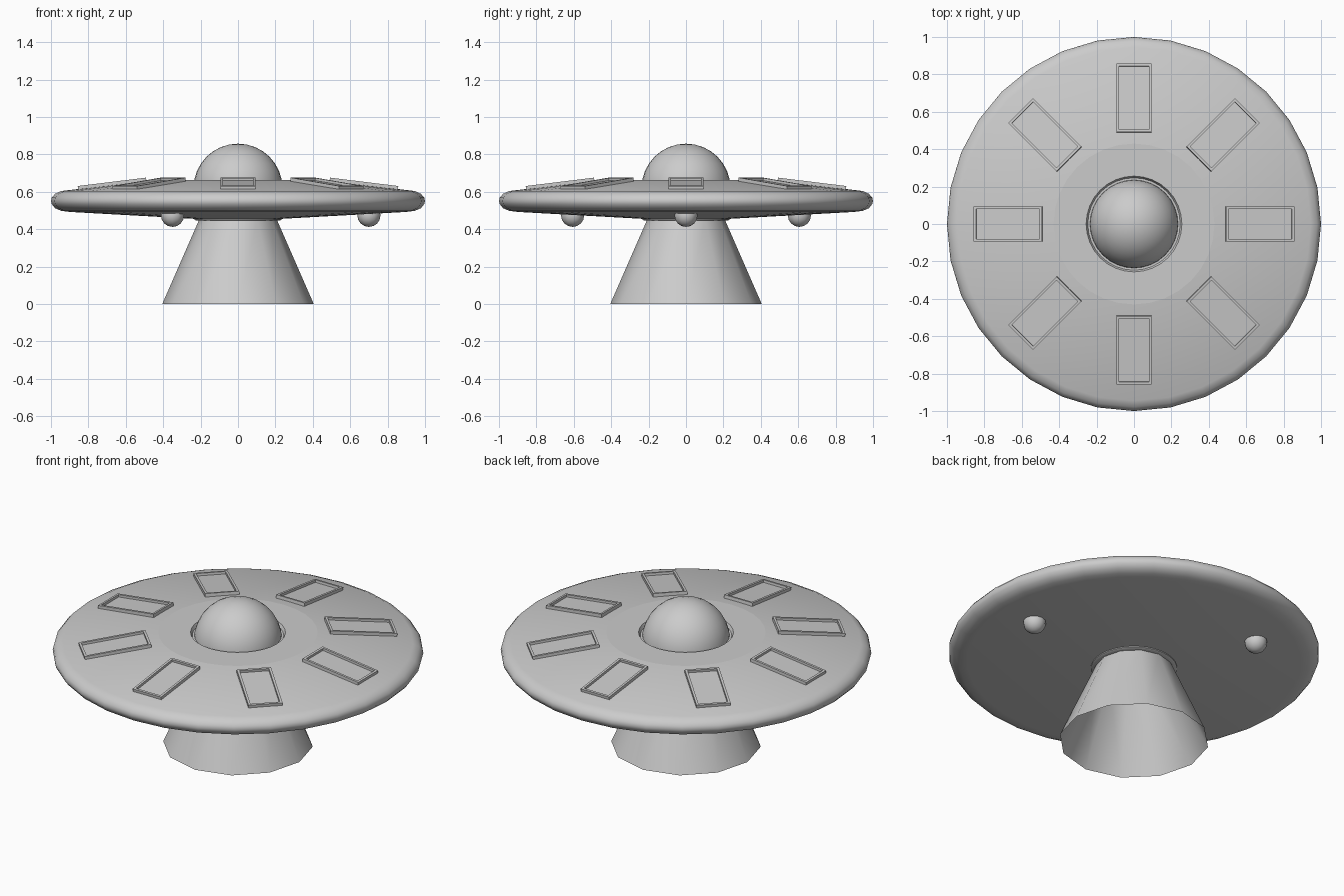
import bpy, bmesh, math
from mathutils import Matrix

if "Cube" in bpy.data.objects:
    bpy.data.objects.remove(bpy.data.objects["Cube"])

grey = bpy.data.materials.new("light grey")
grey.diffuse_color = (0.6, 0.6, 0.6, 1)
grey.use_nodes = True
grey.node_tree.nodes["Principled BSDF"].inputs["Base Color"].default_value = grey.diffuse_color


def finish(bm, name, angle=35, closed=True):
    if closed:
        bmesh.ops.recalc_face_normals(bm, faces=bm.faces[:])
    me = bpy.data.meshes.new(name)
    bm.to_mesh(me)
    bm.free()
    ob = bpy.data.objects.new(name, me)
    bpy.context.collection.objects.link(ob)
    me.materials.append(grey)
    bpy.ops.object.select_all(action='DESELECT')
    ob.select_set(True)
    bpy.context.view_layer.objects.active = ob
    bpy.ops.object.shade_smooth_by_angle(angle=math.radians(angle))
    return ob


def lathe(name, profile, sides, angle=35):
    # revolve an (r, z) profile, listed from bottom outwards to the top
    bm = bmesh.new()
    rings = [[bm.verts.new((r * math.cos(2 * math.pi * i / sides),
                            r * math.sin(2 * math.pi * i / sides), z))
              for i in range(sides)] for r, z in profile]
    for a, b in zip(rings, rings[1:]):
        for i in range(sides):
            j = (i + 1) % sides
            bm.faces.new((a[i], a[j], b[j], b[i]))
    return finish(bm, name, angle, closed=False)


# saucer body with rounded rim
lathe("saucer_disc", [(0.19, 0.455), (0.23, 0.455), (0.90, 0.492), (0.945, 0.498), (0.978, 0.512),
                      (0.996, 0.534), (1.0, 0.55), (0.996, 0.568), (0.978, 0.589),
                      (0.945, 0.604), (0.43, 0.664)], 32)
# flat hub on top, with a groove around the dome
lathe("top_hub", [(0.43, 0.664), (0.256, 0.664), (0.247, 0.645), (0.22, 0.645)], 32)

# dome
bm = bmesh.new()
bmesh.ops.create_uvsphere(bm, u_segments=32, v_segments=16, radius=0.238,
                          matrix=Matrix.Translation((0, 0, 0.619)))
bmesh.ops.bisect_plane(bm, geom=bm.verts[:] + bm.edges[:] + bm.faces[:],
                       plane_co=(0, 0, 0.6), plane_no=(0, 0, 1), clear_inner=True)
finish(bm, "dome", closed=False)

# light beam cone, open below, and the collar it comes from
lathe("beam_cone", [(0.405, 0.0), (0.208, 0.45)], 12)
lathe("beam_collar", [(0.2, 0.445), (0.222, 0.445), (0.232, 0.45), (0.232, 0.465)], 32)

# three landing balls
for k in range(3):
    a = 2 * math.pi * k / 3
    bm = bmesh.new()
    bmesh.ops.create_uvsphere(bm, u_segments=12, v_segments=8, radius=0.062,
                              matrix=Matrix.Translation((0.7 * math.cos(a), 0.7 * math.sin(a), 0.474)))
    finish(bm, "landing_ball_%d" % (k + 1), 60)

# eight framed windows tilted along the upper slope
for k in range(8):
    bm = bmesh.new()
    tilt = (Matrix.Rotation(k * math.pi / 4, 4, 'Z') @ Matrix.Translation((0.673, 0, 0.641))
            @ Matrix.Rotation(math.radians(7), 4, 'Y'))
    bmesh.ops.create_cube(bm, size=1, matrix=Matrix.Diagonal((0.368, 0.187, 0.024, 1)))
    top = [f for f in bm.faces if f.normal.z > 0.9]
    bmesh.ops.inset_region(bm, faces=top, thickness=0.019)
    # sink the pane inside its frame
    pane = bmesh.ops.extrude_face_region(bm, geom=top)
    bmesh.ops.delete(bm, geom=top, context='FACES')
    verts = [v for v in pane["geom"] if isinstance(v, bmesh.types.BMVert)]
    bmesh.ops.translate(bm, verts=verts, vec=(0, 0, -0.014))
    bmesh.ops.transform(bm, matrix=tilt, verts=bm.verts[:])
    finish(bm, "window_%d" % (k + 1), 30)
